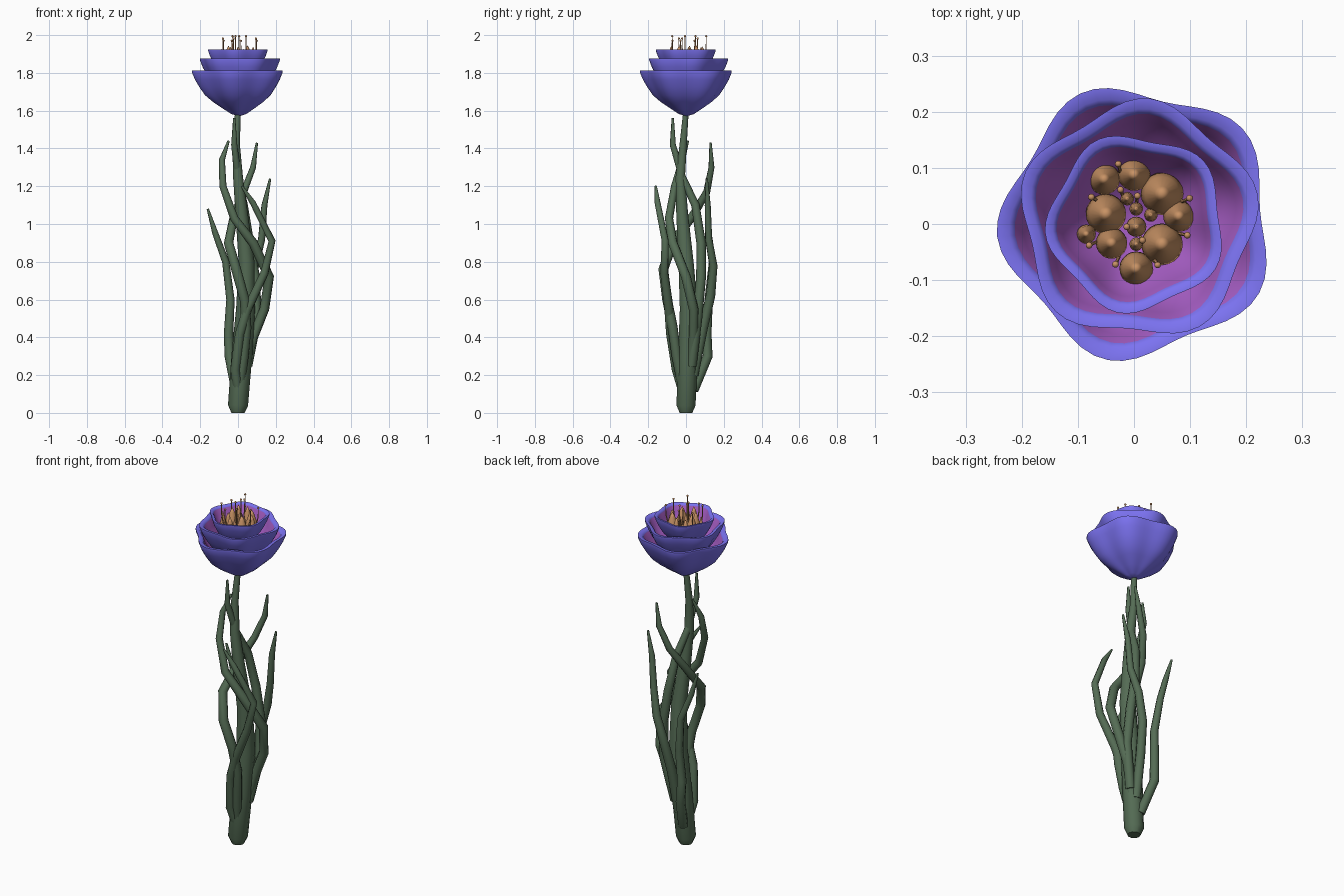
import bpy, bmesh
from math import sin, cos, pi, radians

if "Cube" in bpy.data.objects:
    bpy.data.objects.remove(bpy.data.objects["Cube"])


def material(name, color):
    m = bpy.data.materials.new(name)
    m.diffuse_color = (*color, 1)
    m.use_nodes = True
    m.node_tree.nodes["Principled BSDF"].inputs["Base Color"].default_value = m.diffuse_color
    return m


GREEN = material("stem_green", (0.09, 0.15, 0.09))
BLUE = material("petal_blue", (0.20, 0.17, 0.88))
PINK = material("petal_inside", (0.38, 0.11, 0.55))
BROWN = material("pollen_brown", (0.58, 0.29, 0.13))


def tube(name, pts, mat, sides=2):
    """Tapered tube along (x, y, z, radius) points."""
    cu = bpy.data.curves.new(name, 'CURVE')
    cu.dimensions = '3D'
    cu.bevel_depth = 1
    cu.bevel_resolution = sides
    cu.use_fill_caps = True
    sp = cu.splines.new('POLY')
    sp.points.add(len(pts) - 1)
    for p, (x, y, z, r) in zip(sp.points, pts):
        p.co = (x, y, z, 1)
        p.radius = r
    sp.use_smooth = True
    cu.materials.append(mat)
    ob = bpy.data.objects.new(name, cu)
    bpy.context.collection.objects.link(ob)
    return ob


def lathe(name, profile, radius, center, mats, segs=60, inner_from=99):
    """Revolve (radius, z) rows; radius(t, angle) shapes each ring."""
    bm = bmesh.new()
    rings = []
    for r, z in profile:
        if r == 0:
            rings.append([bm.verts.new((center[0], center[1], z))] * segs)
        else:
            ring = []
            for i in range(segs):
                a = 2 * pi * i / segs
                q = radius(r, a)
                ring.append(bm.verts.new((center[0] + q * cos(a), center[1] + q * sin(a), z)))
            rings.append(ring)
    for k in range(len(rings) - 1):
        lo, hi = rings[k], rings[k + 1]
        for i in range(segs):
            j = (i + 1) % segs
            face = bm.faces.new(list(dict.fromkeys((lo[i], lo[j], hi[j], hi[i]))))
            face.smooth = True
            face.material_index = 1 if k >= inner_from else 0
    bmesh.ops.recalc_face_normals(bm, faces=bm.faces[:])
    me = bpy.data.meshes.new(name)
    bm.to_mesh(me)
    bm.free()
    for m in mats:
        me.materials.append(m)
    me.set_sharp_from_angle(angle=radians(60))
    ob = bpy.data.objects.new(name, me)
    bpy.context.collection.objects.link(ob)
    return ob


# Main stem
tube("stem", [(0, 0, 0, .035), (0, 0, .04, .053), (.02, .01, .3, .055), (.04, .015, .55, .05),
              (.045, 0, .8, .042), (.02, -.02, 1.05, .033), (0, -.03, 1.25, .026),
              (-.01, -.015, 1.42, .02), (0, 0, 1.6, .015)], GREEN, 3)

# Twisting leaves around the stem, each from tip to base
leaves = [
    [(-.02, -.07, 1.56), (-.02, -.07, 1.42), (0, -.02, 1.25), (.03, .05, 1.1), (.06, .08, .9),
     (.09, .08, .72), (.1, .06, .5), (.05, .03, .25)],
    [(-.05, .01, 1.44), (-.085, -.02, 1.34), (-.08, -.06, 1.2), (-.02, -.09, 1.03), (.08, -.07, .9),
     (.165, 0, .72), (.14, .04, .55), (.08, .04, .4), (.03, .02, .2)],
    [(.10, .13, 1.43), (.08, .135, 1.3), (.03, .11, 1.17), (-.02, .04, 1.05), (-.05, -.07, .9),
     (-.01, -.12, .76), (.035, -.1, .6), (.045, -.07, .45), (.03, -.05, .3), (.01, -.02, .15)],
    [(.17, .11, 1.24), (.14, .115, 1.1), (.125, .12, .92), (.09, .145, .78), (.05, .13, .62),
     (.03, .09, .45), (.02, .04, .2)],
    [(.02, -.16, 1.2), (.08, -.15, 1.11), (.18, -.11, .91), (.14, -.115, .74), (.05, -.09, .55),
     (.01, -.08, .42), (-.015, -.05, .23), (0, -.02, .13)],
    [(-.16, .12, 1.08), (-.12, .12, .95), (-.065, .14, .8), (-.04, .12, .6), (-.05, .11, .42),
     (-.045, .115, .3), (-.01, .04, .12)],
]
for n, pts in enumerate(leaves):
    tube(f"leaf_{n + 1}", [(*p, .006 if i == 0 else min(.026, .013 + .003 * i))
                           for i, p in enumerate(pts)], GREEN)

# Three nested five-lobed petal cups
shape = [(0, 0), (.16, .05), (.34, .17), (.54, .31), (.71, .46), (.83, .64), (.92, .80), (.985, .96),
         (.985, 1), (.9, .995), (.86, .95), (.80, .78), (.70, .62), (.55, .45), (.28, .26), (0, .16)]
for name, size, lobe, turn, shift, base, top in (
        ("outer_petals", .239, .016, 41, (.006, .003), 1.57, 1.812),
        ("middle_petals", .209, .013, 13, (.007, .006), 1.65, 1.877),
        ("inner_petals", .157, .009, 43, (.004, .002), 1.74, 1.925)):
    lathe(name, [(r, base + z * (top - base)) for r, z in shape],
          lambda t, a: t * (size + lobe * cos(5 * (a - radians(turn)))),
          shift, (BLUE, PINK), inner_from=10)

# Pointed seed cones in the centre
cones = [(-.053, .08, .028), (0, .088, .029), (.05, .054, .038), (.08, .014, .028), (.05, -.036, .037),
         (.004, -.079, .03), (-.04, -.034, .028), (-.05, .018, .036), (-.085, -.018, .017),
         (-.012, .045, .012), (.004, .027, .012), (.03, .016, .012), (.004, -.005, .018), (.004, -.036, .012)]
for n, (x, y, r) in enumerate(cones):
    tip = 1.92 + .7 * r
    rows = [(0, 1.80), (.7, 1.815), (1, 1.84), (.8, 1.87), (.35, tip - .025), (0, tip)]
    lathe(f"seed_cone_{n + 1}", rows, lambda t, a: t * r, (x, y), (BROWN,), 20)

# Thin stamens with round heads
stamens = [(-.028, .107), (-.076, .048), (-.024, .061), (.006, .05), (.099, .046), (.095, -.02),
           (.042, -.073), (-.033, -.072), (-.08, -.038), (-.013, -.005), (.015, -.029)]
for n, (x, y) in enumerate(stamens):
    top = 1.994 - .012 * (n * 2 % 3)
    tube(f"stamen_{n + 1}", [(x * .8, y * .8, 1.82, .003), (x, y, 1.92, .003), (x, y, top, .002)], BROWN, 1)
    ball = [(sin(pi * k / 6) if 0 < k < 6 else 0, top - .006 * cos(pi * k / 6)) for k in range(7)]
    lathe(f"stamen_head_{n + 1}", ball, lambda t, a: t * .006, (x, y), (BROWN,), 10)
